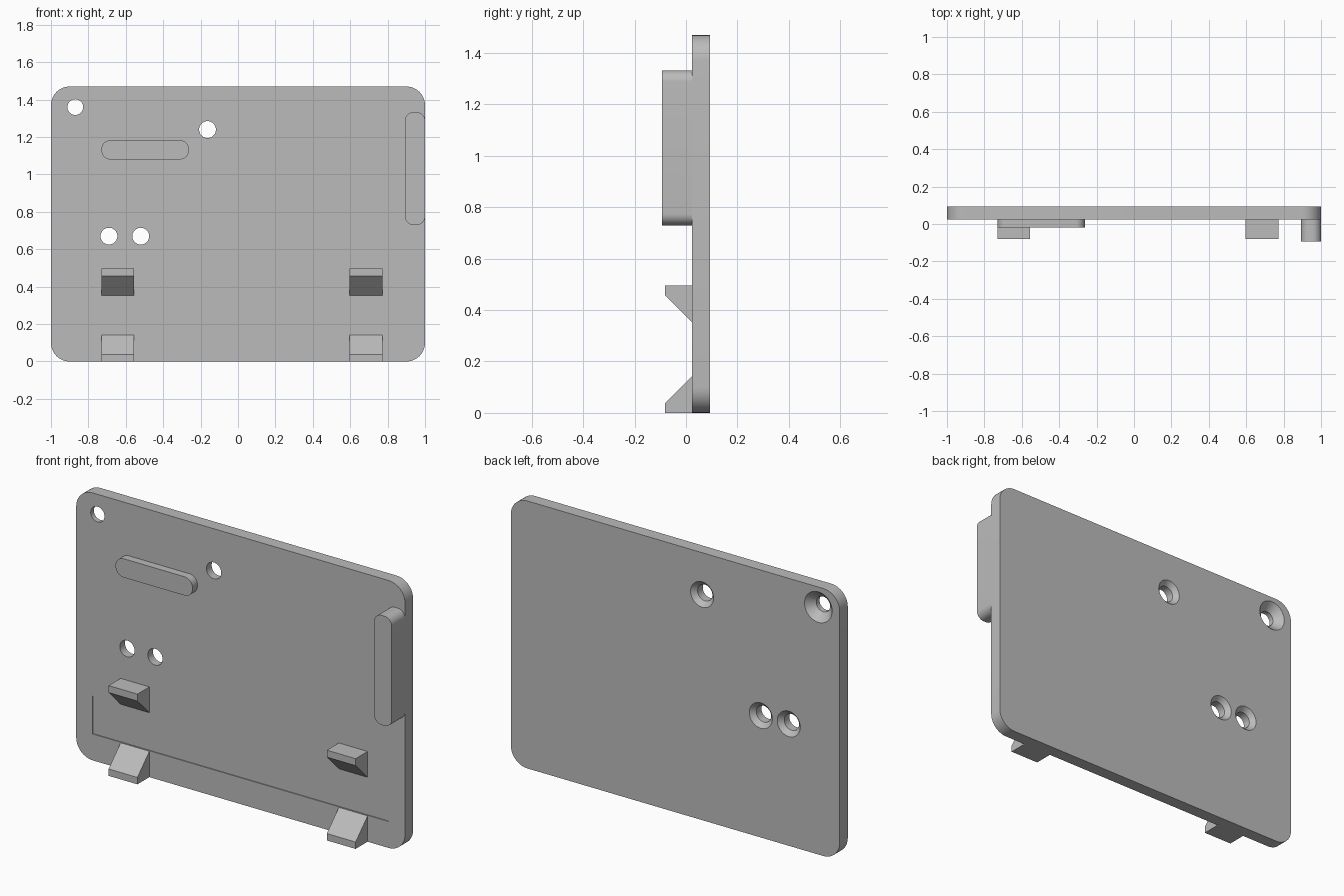
import bpy, bmesh, math

if "Cube" in bpy.data.objects:
    bpy.data.objects.remove(bpy.data.objects["Cube"], do_unlink=True)

GREY = 0.5
mat = bpy.data.materials.new("matte grey")
mat.use_nodes = True
mat.diffuse_color = (GREY, GREY, GREY, 1)
mat.node_tree.nodes["Principled BSDF"].inputs["Base Color"].default_value = (GREY, GREY, GREY, 1)

FRONT, BACK = 0.023, 0.093  # front and back faces of the plate


def extrude(name, points, axis, start, end):
    """Prism from a profile: axis 'y' takes (x, z) points, axis 'x' takes (y, z) points."""
    bm = bmesh.new()
    place = (lambda p, d: (p[0], d, p[1])) if axis == "y" else (lambda p, d: (d, p[0], p[1]))
    a = [bm.verts.new(place(p, start)) for p in points]
    b = [bm.verts.new(place(p, end)) for p in points]
    bm.faces.new(a)
    bm.faces.new(b[::-1])
    for i in range(len(a)):
        j = (i + 1) % len(a)
        bm.faces.new((a[j], a[i], b[i], b[j]))
    return finish(name, bm)


def finish(name, bm):
    bmesh.ops.recalc_face_normals(bm, faces=bm.faces)
    mesh = bpy.data.meshes.new(name)
    bm.to_mesh(mesh)
    bm.free()
    mesh.materials.append(mat)
    obj = bpy.data.objects.new(name, mesh)
    bpy.context.collection.objects.link(obj)
    return obj


def rounded(x0, x1, z0, z1, r, steps=10):
    """Outline of a rounded rectangle."""
    pts = []
    corners = ((x1 - r, z1 - r), (x0 + r, z1 - r), (x0 + r, z0 + r), (x1 - r, z0 + r))
    for k, (cx, cz) in enumerate(corners):
        for i in range(steps + 1):
            t = (k + i / steps) * math.pi / 2
            pts.append((cx + r * math.cos(t), cz + r * math.sin(t)))
    return pts


def smooth(obj):
    bpy.ops.object.select_all(action="DESELECT")
    obj.select_set(True)
    bpy.context.view_layer.objects.active = obj
    bpy.ops.object.shade_smooth_by_angle(angle=math.radians(30))


def countersunk_cutter(x, z, r, wide, seg=40):
    """Turned cutter: straight bore opening into a 45 degree cone at the back."""
    bm = bmesh.new()
    cone = wide - r
    profile = ((r, FRONT - 0.05), (r, BACK - cone), (wide, BACK), (wide + 0.02, BACK + 0.02))
    rings = []
    for radius, y in profile:
        rings.append([bm.verts.new((x + radius * math.cos(i * math.tau / seg), y,
                                    z + radius * math.sin(i * math.tau / seg)))
                      for i in range(seg)])
    for a, b in zip(rings, rings[1:]):
        for i in range(seg):
            j = (i + 1) % seg
            bm.faces.new((a[i], a[j], b[j], b[i]))
    bm.faces.new(rings[0])
    bm.faces.new(rings[-1])
    return finish("hole_cutter", bm)


def cut(obj, cutter):
    cutter.hide_render = True
    mod = obj.modifiers.new("cut", "BOOLEAN")
    mod.operation = "DIFFERENCE"
    mod.solver = "EXACT"
    mod.object = cutter
    bpy.context.view_layer.objects.active = obj
    bpy.ops.object.modifier_apply(modifier=mod.name)
    bpy.data.objects.remove(cutter, do_unlink=True)


# Back plate with screw holes and a shallow strip recess
plate = extrude("back_plate", rounded(-1, 1, 0, 1.47, 0.1), "y", FRONT, BACK)
holes = ((-0.87, 1.36, 0.042, 0.084), (-0.163, 1.24, 0.045, 0.07),
         (-0.69, 0.67, 0.045, 0.07), (-0.52, 0.67, 0.045, 0.07))
for hole in holes:
    cut(plate, countersunk_cutter(*hole))
strip = [(-0.9, 0.145), (0.9, 0.145), (0.9, 0.353), (-0.9, 0.353)]
cut(plate, extrude("strip_cutter", strip, "y", FRONT - 0.05, FRONT + 0.005))
smooth(plate)

# Raised parts on the front
smooth(extrude("side_bar", rounded(0.893, 1, 0.73, 1.333, 0.045), "y", -0.093, FRONT))
smooth(extrude("raised_pad", rounded(-0.73, -0.263, 1.08, 1.183, 0.048), "y", -0.02, FRONT))

# Wedge clips above and below the strip
lip = -0.081
lower = [(FRONT, 0), (lip, 0), (lip, 0.038), (FRONT, 0.142)]
upper = [(y, 0.496 - z) for y, z in lower]
for side, x0 in (("right", -0.73), ("left", 0.597)):
    extrude("lower_clip_" + side, lower, "x", x0, x0 + 0.175)
    extrude("upper_clip_" + side, upper, "x", x0, x0 + 0.175)
